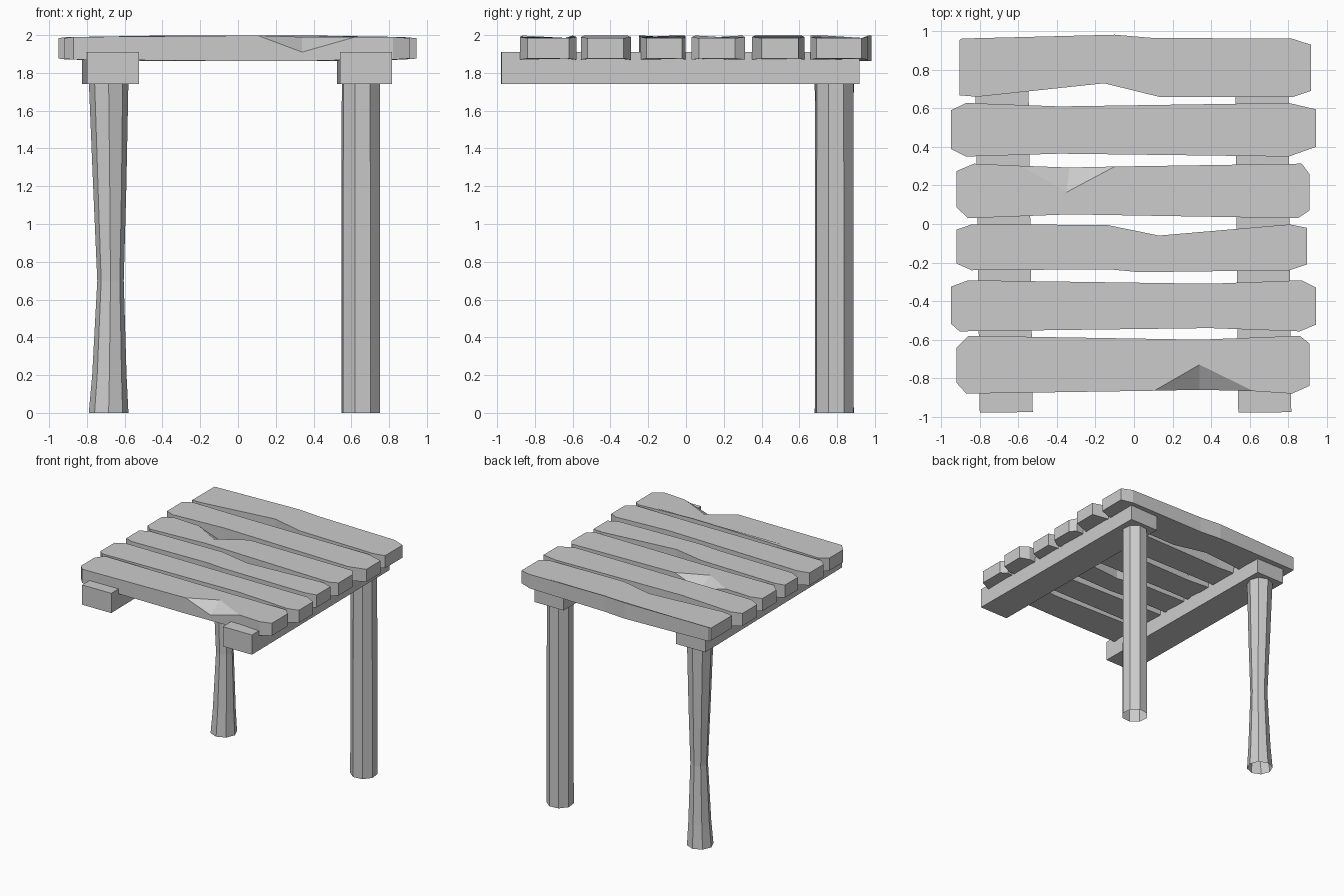
import bpy, bmesh
from math import cos, sin, pi

if "Cube" in bpy.data.objects:
    bpy.data.objects.remove(bpy.data.objects["Cube"])

TOP, BOTTOM = 1.99, 1.87


def finish(name, bm):
    bmesh.ops.recalc_face_normals(bm, faces=bm.faces[:])
    mesh = bpy.data.meshes.new(name)
    bm.to_mesh(mesh)
    bm.free()
    obj = bpy.data.objects.new(name, mesh)
    bpy.context.collection.objects.link(obj)
    return obj


def plank(name, ends, front_y, back_y, cuts, front=(), back=(), chip=None):
    """Board with four cut corners, worn edge points and an optional chip.
    cuts: (dx, dy) for front-left, front-right, back-right, back-left.
    chip: (index of edge point in the outline, inner x, inner y)."""
    (x0, x1), (fl, fr, br, bl) = ends, cuts
    outline = [(x0, front_y + fl[1]), (x0 + fl[0], front_y), *front,
               (x1 - fr[0], front_y), (x1, front_y + fr[1]),
               (x1, back_y - br[1]), (x1 - br[0], back_y), *back,
               (x0 + bl[0], back_y), (x0, back_y - bl[1])]
    bm = bmesh.new()
    top, low = [], []
    for x, y in outline:
        bow = -0.006 if x in ends else (0.008 if abs(x) < 0.45 else 0)
        top.append(bm.verts.new((x, y, TOP + bow)))
        low.append(bm.verts.new((x, y, BOTTOM - bow)))
    rim, n = top[:], len(outline)
    if chip:
        i, cx, cy = chip
        rim[i] = bm.verts.new((*outline[i], 1.91))
        top[i].co = (cx, cy, TOP)
        bm.faces.new((top[i - 1], top[i], rim[i]))
        bm.faces.new((top[i], top[i + 1], rim[i]))
    bm.faces.new(top)
    bm.faces.new(low[::-1])
    for k in range(n):
        j = (k + 1) % n
        bm.faces.new((low[k], low[j], rim[j], rim[k]))
    return finish(name, bm)


def leg(name, y, rings, turn):
    """Open eight-sided post; rings are (z, centre x, radius)."""
    bm = bmesh.new()
    loops = [[bm.verts.new((cx + r * cos(turn + k * pi / 4),
                            y + r * sin(turn + k * pi / 4), z))
              for k in range(8)] for z, cx, r in rings]
    for a, b in zip(loops, loops[1:]):
        for k in range(8):
            j = (k + 1) % 8
            bm.faces.new((a[k], a[j], b[j], b[k]))
    return finish(name, bm)


def beam(name, x, turn):
    bpy.ops.mesh.primitive_cube_add(size=1, location=(x, -0.03, 1.825), rotation=(0, 0, turn))
    obj = bpy.context.object
    obj.name = name
    obj.scale = (0.275, 1.895, 0.17)


# Deck boards, front to back
plank("plank_1", (-.92, .91), -.88, -.58,
      ((.05, .055), (.09, .04), (.05, .04), (.06, .06)),
      front=[(.105, -.865), (.34, -.86), (.62, -.867)], back=[(.34, -.60)],
      chip=(3, .34, -.73))
plank("plank_2", (-.95, .945), -.557, -.292,
      ((.045, .04), (.085, .035), (.075, .038), (.09, .033)),
      front=[(.39, -.54)], back=[(.39, -.31)])
plank("plank_3", (-.922, .897), -.24, -.002,
      ((.08, .035), (.09, .03), (.09, .018), (.08, .028)),
      front=[(-.13, -.235), (.03, -.25)], back=[(.13, -.06), (-.14, -.005)])
plank("plank_4", (-.92, .91), .03, .313,
      ((.06, .055), (.06, .04), (.04, .053), (.09, .038)),
      front=[(-.335, .05)], back=[(-.1, .298), (-.335, .293), (-.59, .302)],
      chip=(8, -.35, .165))
plank("plank_5", (-.95, .943), .35, .628,
      ((.08, .04), (.14, .05), (.14, .033), (.08, .038)),
      front=[(-.385, .365)], back=[(-.385, .61)])
plank("plank_6", (-.905, .918), .66, .962,
      ((.09, .008), (.09, .03), (.1, .032), (.01, .008)),
      front=[(-.155, .73), (.13, .66)], back=[(.1, .965), (-.1, .982)])

# Support beams running front to back
beam("left_beam", -.675, .013)
beam("right_beam", .67, .009)

# Back legs: one worn thin in the middle, one straight
leg("left_leg", .785, [(0, -.685, .105), (.2, -.681, .091), (.7, -.675, .07),
                       (1.2, -.679, .088), (1.76, -.685, .105)], 0)
leg("right_leg", .785, [(0, .65, .107), (1.76, .65, .105)], -.29)
